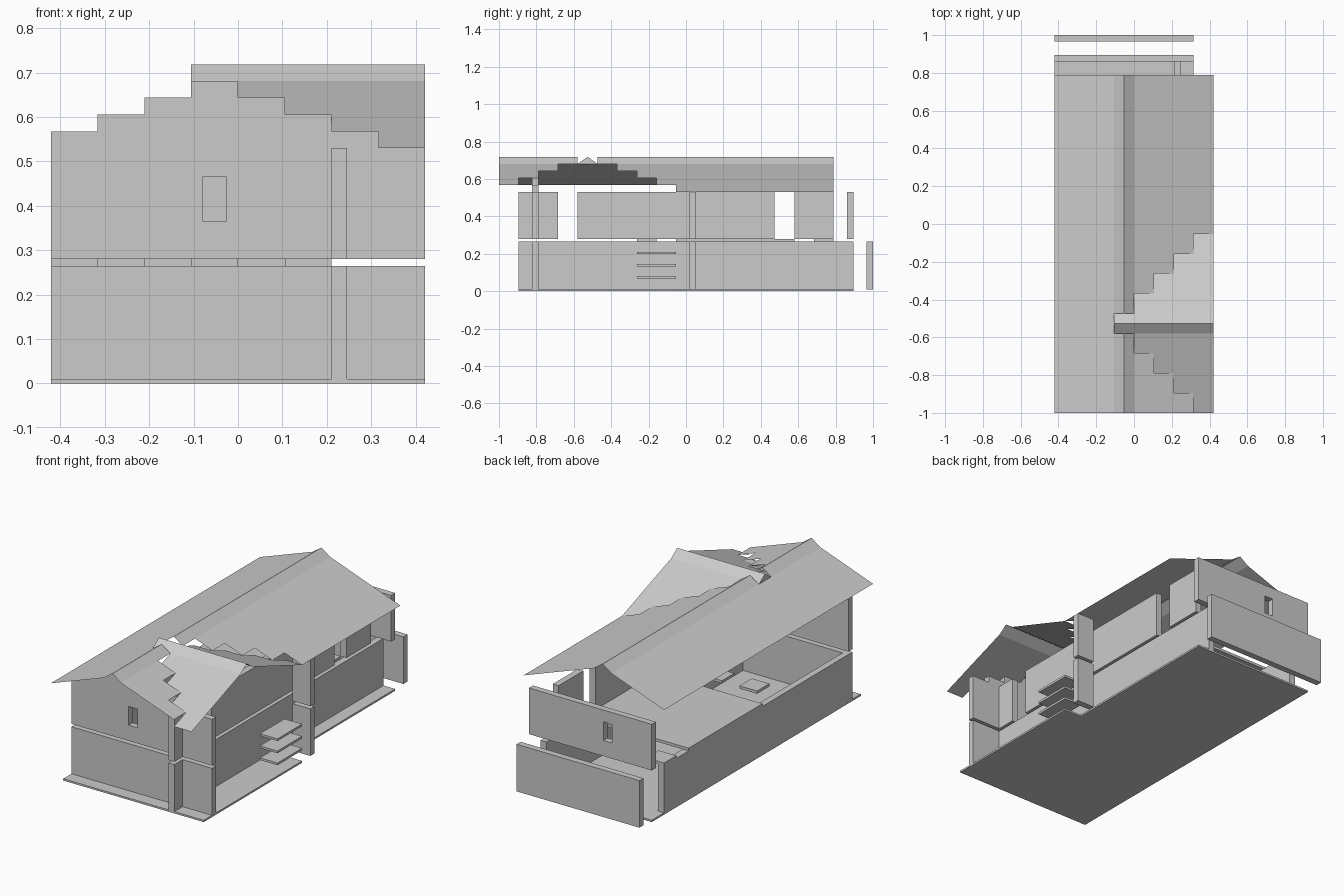
import bpy

if "Cube" in bpy.data.objects:
    bpy.data.objects.remove(bpy.data.objects["Cube"])

T = 2 / 19            # module size of the building kit
TH = 0.035            # wall thickness
G0, G1 = 0.01, 0.265  # ground floor wall heights
U0, U1 = 0.28, 0.53   # upper floor wall heights
XL = -4 * T
RIDGE, CAP, DROP = 0.718, 0.681, 0.0378


def Y(k):
    return -1 + k * T


def make_mesh(name, verts, faces):
    me = bpy.data.meshes.new(name)
    me.from_pydata(verts, [], faces)
    ob = bpy.data.objects.new(name, me)
    bpy.context.collection.objects.link(ob)
    return ob


def boxes(name, items):
    """One object from boxes given as (x0, x1, y0, y1, z0, z1)."""
    v, f = [], []
    for x0, x1, y0, y1, z0, z1 in items:
        n = len(v)
        v += [(x, y, z) for z in (z0, z1) for x, y in ((x0, y0), (x1, y0), (x1, y1), (x0, y1))]
        f += [[n + i for i in q] for q in ((3, 2, 1, 0), (4, 5, 6, 7), (0, 1, 5, 4),
                                           (1, 2, 6, 5), (2, 3, 7, 6), (3, 0, 4, 7))]
    return make_mesh(name, v, f)


def sheets(name, quads, down=False):
    """Thin roof sheets with all normals turned upward, or downward."""
    v, f = [], []
    for q in quads:
        a, b, c = q[0], q[1], q[2]
        up = (b[0] - a[0]) * (c[1] - b[1]) - (b[1] - a[1]) * (c[0] - b[0]) > 0
        n = len(v)
        v += q if up != down else q[::-1]
        f.append(list(range(n, n + len(q))))
    return make_mesh(name, v, f)


def along_y(xa, za, xb, zb, y0, y1):
    return [(xa, y0, za), (xb, y0, zb), (xb, y1, zb), (xa, y1, za)]


def along_x(ya, za, yb, zb, x0, x1):
    return [(x0, ya, za), (x1, ya, za), (x1, yb, zb), (x0, yb, zb)]


def window_wall(name, x0, x1, y0, y1, cx):
    """Upper wall with one small window."""
    a, b, lo, hi = cx - 0.026, cx + 0.026, 0.365, 0.466
    return boxes(name, [(x0, a, y0, y1, U0, U1), (b, x1, y0, y1, U0, U1),
                        (a, b, y0, y1, U0, lo), (a, b, y0, y1, hi, U1)])


# Ground slab with veranda strip
boxes("ground_slab", [(XL, 3 * T, Y(1), Y(18), 0, G0), (3 * T, 4 * T, Y(1), Y(9), 0, G0)])

# Ground floor walls
F0, F1 = Y(2) - TH, Y(2)
boxes("ground_front_wall", [(XL, 2 * T, F0, F1, G0, G1)])
boxes("ground_left_wall", [(XL, XL + TH, F1, Y(17), G0, G1)])
boxes("ground_right_wall", [(2 * T, 2 * T + TH, Y(1), Y(18), G0, G1)])
boxes("ground_back_wall", [(XL, 3 * T, Y(19) - TH, Y(19), G0, G1)])

# Upper floor walls, open along the left side
window_wall("upper_front_wall", XL, 2 * T, F0, F1, -T / 2)
window_wall("upper_back_wall", XL, 3 * T, Y(18) - TH, Y(18), -1.5 * T)
boxes("upper_right_wall", [(2 * T, 2 * T + TH, Y(a), Y(b), U0, U1)
                           for a, b in ((1, 3), (4, 14), (15, 17))])

# Veranda end walls on both floors
for level, z0, z1 in (("ground", G0, G1), ("upper", U0, U1)):
    boxes(level + "_veranda_front_wall", [(2 * T + TH, 4 * T, F0, F1, z0, z1)])
    boxes(level + "_veranda_back_wall", [(3 * T, 4 * T, Y(10) - TH, Y(10), z0, z1)])

# Veranda planks
boxes("veranda_planks", [(3 * T, 4 * T, Y(7), Y(9), z, z + 0.012) for z in (0.067, 0.132, 0.198)])

# Upper floor deck and loose floor tiles
boxes("upper_floor", [(XL, 2 * T, Y(9), Y(15), G1, U0)])
boxes("floor_tiles", [(i * T, (i + 1) * T, Y(k), Y(k + 1), G1, U0)
                      for i, k in ((-3, 7), (-1, 7), (1, 7), (-4, 16))])

# Stepped front gable
steps = []
for i in range(-4, 3):
    level = max(-1 - i, i + 1) if i != -1 else 0
    steps.append((i * T, (i + 1) * T, F0, F1, U1, CAP - DROP * level))
boxes("front_gable_steps", steps)

# Main roof: left slope, stepped right slope and ridge cap
xr, yr = -T / 2, Y(4.5)
sheets("main_roof_left", [along_y(-(k + 1) * T, CAP - k * DROP, -k * T, CAP - (k - 1) * DROP, Y(0), Y(17))
                          for k in (1, 2, 3)])
right = []
for k in (1, 2, 3, 4):
    half = (k + 0.5) * T
    for y0, y1 in ((Y(0), yr - half), (yr + half, Y(17))):
        if y1 - y0 > 0.01:
            right.append(along_y((k - 1) * T, CAP - (k - 1) * DROP, k * T, CAP - k * DROP, y0, y1))
sheets("main_roof_right", right)
sheets("main_ridge_cap", [along_y(x, CAP, xr, RIDGE, y0, y1) for x in (-T, 0)
                          for y0, y1 in ((Y(0), Y(4)), (Y(5), Y(17)))])

# Cross gable: two slopes with stepped valley tiles
cross, valley = [], []
for k in (1, 2, 3, 4):
    hi, lo = CAP - (k - 1) * DROP, CAP - k * DROP
    for s in (-1, 1):
        inner, outer = yr + s * (k - 0.5) * T, yr + s * (k + 0.5) * T
        start = k if s < 0 else k - 1
        if start < 4:
            cross.append(along_x(inner, hi, outer, lo, start * T, 4 * T))
        if s < 0:
            valley.append(along_x(inner, hi, outer, lo, (k - 1) * T, k * T))
sheets("cross_roof_slopes", cross, down=True)
sheets("cross_roof_valley_tiles", valley)
sheets("cross_ridge_cap", [along_x(y, CAP, yr, RIDGE, -T, 4 * T) for y in (Y(4), Y(5))])
make_mesh("cross_ridge_end", [(-T, Y(4), CAP), (-T, Y(5), CAP), (-T, yr, RIDGE)], [(0, 1, 2)])
